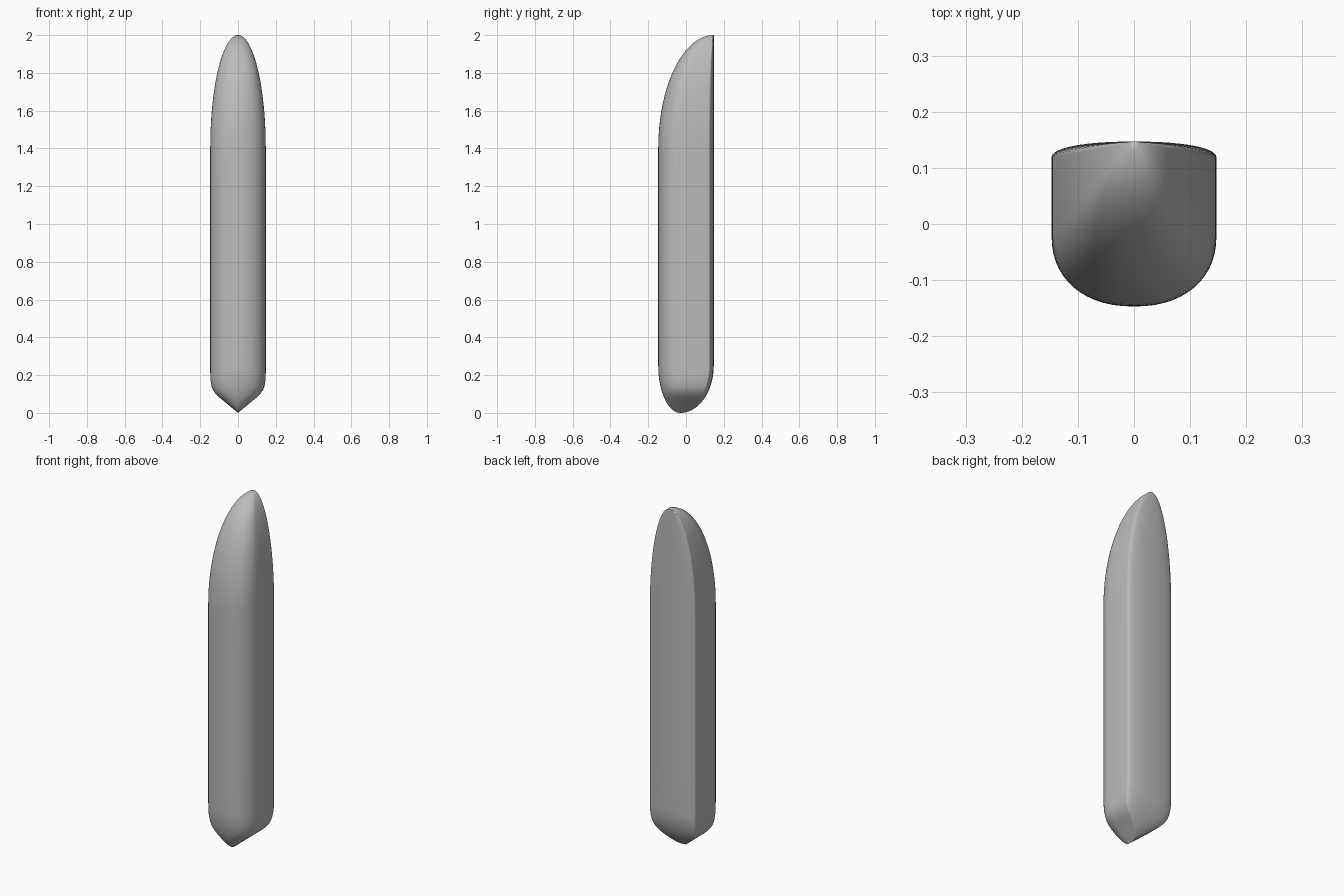
import bpy, bmesh
from math import sin, cos, pi, sqrt, copysign

if "Cube" in bpy.data.objects:
    bpy.data.objects.remove(bpy.data.objects["Cube"], do_unlink=True)

HALF = 0.147      # half width and half depth of the body
SEGMENTS = 28     # points along each of the front and back arcs


def material(name, colour):
    mat = bpy.data.materials.new(name)
    mat.use_nodes = True
    mat.diffuse_color = colour
    mat.node_tree.nodes["Principled BSDF"].inputs["Base Color"].default_value = colour
    return mat


def arc(start, centre, depth):
    """Half of a superellipse, turning from the given angle."""
    pts = []
    for i in range(SEGMENTS + 1):
        a = start + pi * i / SEGMENTS
        c, s = [copysign(abs(v) ** 0.9, v) for v in (cos(a), sin(a))]
        pts.append((HALF * c, centre + depth * s))
    return pts


# Cross-section: shallow bulge at the back, straight sides, round front
section = arc(0, 0.118, 0.029) + arc(pi, -0.02, 0.127)

# Wedge outline of the foot as (height, half width)
wedge = [(0, 0), (0.05, 0.06), (0.09, 0.109), (0.115, 0.13),
         (0.14, 0.14), (0.17, 0.145), (0.2, HALF)]


def wedge_width(z):
    for (z0, w0), (z1, w1) in zip(wedge, wedge[1:]):
        if z <= z1:
            return w0 + (w1 - w0) * (z - z0) / (z1 - z0)
    return HALF


# Stations: (height, width scale, depth scale, y of the fixed point)
stations = []
for i in range(1, 21):
    a = pi / 2 * i / 20
    z = 0.25 * (1 - cos(a))
    stations.append((z, wedge_width(z) / HALF, sin(a), -0.03))
for z in (0.5, 0.8, 1.1):
    stations.append((z, 1, 1, 0))
for i in range(30):
    t = sin(pi / 2 * i / 30)
    s = sqrt(1 - t * t)
    stations.append((1.4 + 0.6 * t, s, s, HALF))

# Loft the body through the stations and close it with a point at each end
bm = bmesh.new()
rings = [[bm.verts.new((x * sx, yc + (y - yc) * sy, z)) for x, y in section]
         for z, sx, sy, yc in stations]
n = len(section)
for lower, upper in zip(rings, rings[1:]):
    for i in range(n):
        j = (i + 1) % n
        bm.faces.new((lower[i], lower[j], upper[j], upper[i]))
foot = bm.verts.new((0, -0.03, 0))
tip = bm.verts.new((0, HALF, 2))
for i in range(n):
    j = (i + 1) % n
    bm.faces.new((rings[0][j], rings[0][i], foot))
    bm.faces.new((rings[-1][i], rings[-1][j], tip))
bmesh.ops.recalc_face_normals(bm, faces=bm.faces)

mesh = bpy.data.meshes.new("rounded_body")
bm.to_mesh(mesh)
bm.free()
body = bpy.data.objects.new("rounded_body", mesh)
bpy.context.collection.objects.link(body)
mesh.materials.append(material("plain grey", (0.5, 0.5, 0.5, 1)))

bpy.context.view_layer.objects.active = body
body.select_set(True)
bpy.ops.object.shade_smooth_by_angle(angle=pi / 5)
